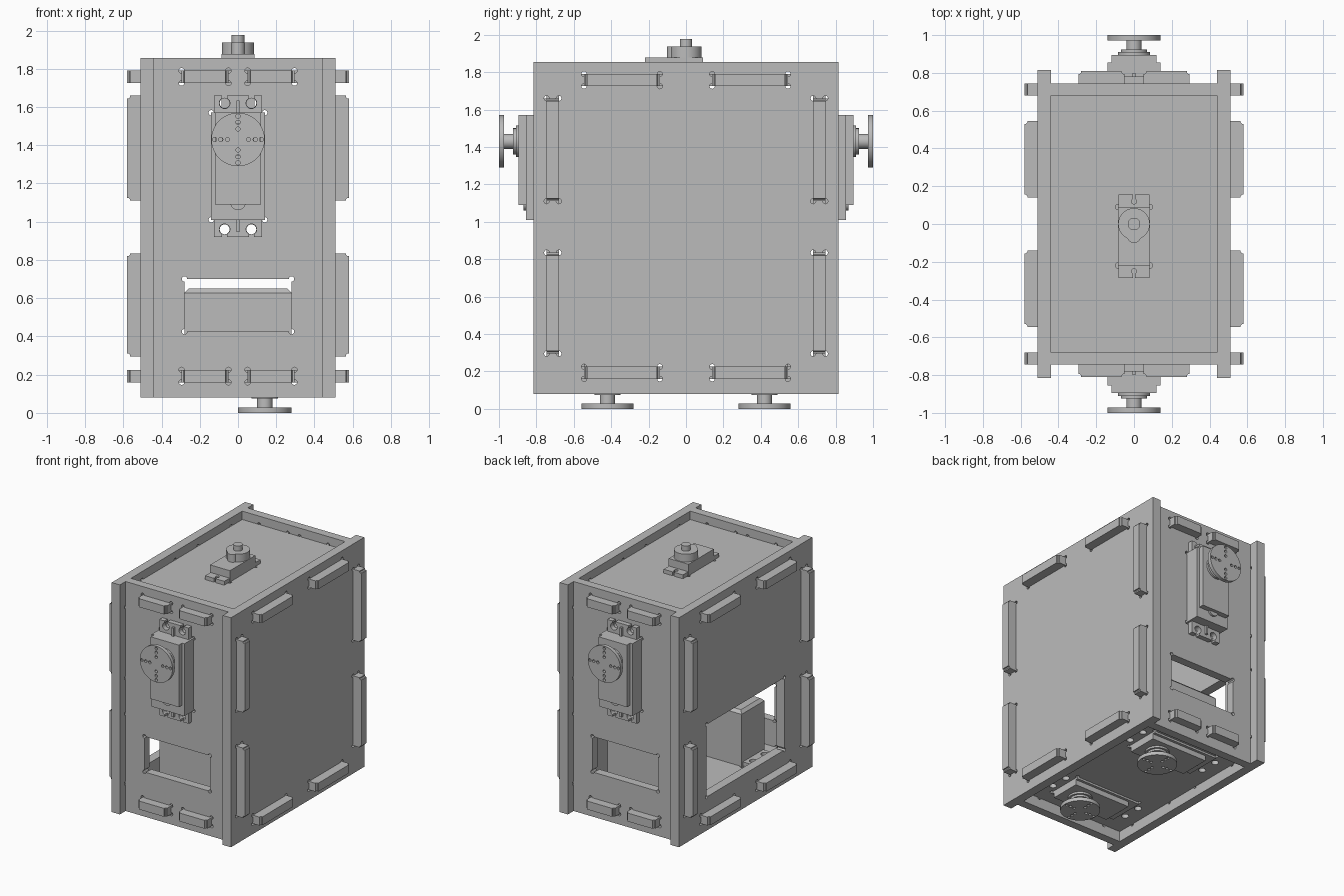
import bpy, bmesh, math
from mathutils import Matrix, Vector

cube = bpy.data.objects.get("Cube")
if cube:
    bpy.data.objects.remove(cube, do_unlink=True)

grey = bpy.data.materials.new("plain grey")
grey.use_nodes = True
COLOR = (0.5, 0.5, 0.5, 1)
grey.diffuse_color = COLOR
grey.node_tree.nodes["Principled BSDF"].inputs["Base Color"].default_value = COLOR

T = 0.065                      # sheet thickness
IN_X, OUT_X = 0.44, 0.51       # side sheets
IN_Y, OUT_Y = 0.68, 0.745      # front and back sheets
LOW, HIGH = 0.08, 1.855        # outer sheet height
FLOOR, ROOF = 0.16, 1.725      # undersides of floor and roof sheets


def box(bm, lo, hi):
    lo, hi = Vector(lo), Vector(hi)
    m = Matrix.Translation((lo + hi) / 2) @ Matrix.Diagonal((*(hi - lo), 1))
    return bmesh.ops.create_cube(bm, size=1, matrix=m)["verts"]


def cyl(bm, center, r, depth, axis=2, sides=32):
    rot = {0: Matrix.Rotation(math.pi / 2, 4, 'Y'),
           1: Matrix.Rotation(math.pi / 2, 4, 'X'), 2: Matrix()}[axis]
    bmesh.ops.create_cone(bm, cap_ends=True, segments=sides, radius1=r, radius2=r,
                          depth=depth, matrix=Matrix.Translation(center) @ rot)


def disc(bm, x, r, z0, z1, y=0, sides=32):
    cyl(bm, (x, y, (z0 + z1) / 2), r, z1 - z0, sides=sides)


def make(name, bm, matrix=None):
    mesh = bpy.data.meshes.new(name)
    bm.to_mesh(mesh)
    bm.free()
    mesh.materials.append(grey)
    ob = bpy.data.objects.new(name, mesh)
    bpy.context.collection.objects.link(ob)
    if matrix:
        ob.matrix_world = matrix
    return ob


def cut(ob, cutter_bm):
    """Subtract the cutter and bake the result."""
    cutter = make("cutter", cutter_bm, ob.matrix_world.copy())
    cutter.hide_render = True
    mod = ob.modifiers.new("cut", 'BOOLEAN')
    mod.operation, mod.solver, mod.object = 'DIFFERENCE', 'EXACT', cutter
    mod.use_self = True
    bpy.context.view_layer.update()
    dg = bpy.context.evaluated_depsgraph_get()
    mesh = bpy.data.meshes.new_from_object(ob.evaluated_get(dg))
    ob.modifiers.clear()
    ob.data = mesh
    bpy.data.objects.remove(cutter, do_unlink=True)


def at(axis, u, v, w):
    return [(w, u, v), (u, w, v), (u, v, w)][axis]


def slot(bm, axis, w, u0, u1, v0, v1, window=False):
    """Corner reliefs of a slot, plus the opening itself for a window."""
    for u in (u0, u1):
        for v in (v0, v1):
            cyl(bm, at(axis, u, v, w), 0.014, 0.2, axis, 12)
    if window:
        box(bm, at(axis, u0, v0, w - 0.1), at(axis, u1, v1, w + 0.1))


def add_tabs(ob, thin, spans):
    """Tabs with rounded outer corners; thin is the sheet's thickness axis."""
    bm = bmesh.new()
    bm.from_mesh(ob.data)
    for lo, hi, out_axis in spans:
        verts = box(bm, lo, hi)
        far = max(abs(v.co[out_axis]) for v in verts)
        edges = [e for e in {e for v in verts for e in v.link_edges}
                 if abs(e.verts[0].co[thin] - e.verts[1].co[thin]) > 0.01
                 and all(abs(abs(v.co[out_axis]) - far) < 0.001 for v in e.verts)]
        bmesh.ops.bevel(bm, geom=edges, offset=0.015, segments=3, affect='EDGES')
    bm.to_mesh(ob.data)
    bm.free()


def span(axis, a, b):
    return (min(a, b), max(a, b))


LONG = [(-0.545, -0.14), (0.14, 0.545)]      # roof and floor tabs into the sides
SHORT = [(-0.295, -0.05), (0.05, 0.295)]     # roof and floor tabs into front and back
TALL = [(0.295, 0.835), (1.11, 1.66)]        # front and back tabs into the sides

# Side sheets, one with a large window
for name, s in (("left_panel", 1), ("right_panel", -1)):
    bm, holes = bmesh.new(), bmesh.new()
    x0, x1 = sorted((s * IN_X, s * OUT_X))
    w = (x0 + x1) / 2
    box(bm, (x0, -0.815, LOW), (x1, 0.815, HIGH))
    for y0, y1 in LONG:
        for z in (FLOOR, ROOF):
            slot(holes, 0, w, y0, y1, z, z + T)
    for z0, z1 in TALL:
        slot(holes, 0, w, -OUT_Y, -IN_Y, z0, z1)
        slot(holes, 0, w, IN_Y, OUT_Y, z0, z1)
    if s < 0:
        slot(holes, 0, w, -0.475, 0.475, 0.34, 0.9, True)
    cut(make(name, bm), holes)

# Front and back sheets with a window, servo holes and side tabs
SERVO_Z = 1.29
for name, s in (("front_panel", -1), ("back_panel", 1)):
    bm, holes = bmesh.new(), bmesh.new()
    y0, y1 = sorted((s * IN_Y, s * OUT_Y))
    w = (y0 + y1) / 2
    box(bm, (-IN_X, y0, LOW), (IN_X, y1, HIGH))
    slot(holes, 1, w, -0.28, 0.28, 0.425, 0.7, True)
    slot(holes, 1, w, -0.14, 0.14, SERVO_Z - 0.28, SERVO_Z + 0.28)
    for x0, x1 in SHORT:
        for z in (FLOOR, ROOF):
            slot(holes, 1, w, x0, x1, z, z + T)
    for x in (-0.07, 0.07):
        for dz in (-0.33, 0.33):
            cyl(holes, (x, w, SERVO_Z + dz), 0.026, 0.2, 1, 16)
    ob = make(name, bm)
    cut(ob, holes)
    add_tabs(ob, 1, [((*span(0, q * IN_X, q * 0.58)[:1], y0, z0), (span(0, q * IN_X, q * 0.58)[1], y1, z1), 0)
                     for q in (-1, 1) for z0, z1 in TALL])

# Roof and floor sheets with tabs on all four edges
for name, z in (("roof_panel", ROOF), ("floor_panel", FLOOR)):
    bm, holes = bmesh.new(), bmesh.new()
    w = z + T / 2
    box(bm, (-IN_X, -IN_Y, z), (IN_X, IN_Y, z + T))
    if z == ROOF:
        slot(holes, 2, w, -0.085, 0.085, -0.22, 0.09)
    else:
        for y in (-0.42, 0.42):
            slot(holes, 2, w, -0.28, 0.28, y - 0.14, y + 0.14)
            for x in (-0.33, 0.33):
                for dy in (-0.07, 0.07):
                    cyl(holes, (x, y + dy, w), 0.026, 0.2, 2, 16)
    ob = make(name, bm)
    cut(ob, holes)
    tabs = []
    for q in (-1, 1):
        x0, x1 = span(0, q * IN_X, q * 0.58)
        y0, y1 = span(1, q * IN_Y, q * 0.81)
        tabs += [((x0, a, z), (x1, b, z + T), 0) for a, b in LONG]
        tabs += [((a, y0, z), (b, y1, z + T), 1) for a, b in SHORT]
    add_tabs(ob, 2, tabs)


def frame(x_axis, z_axis, loc):
    x, z = Vector(x_axis), Vector(z_axis)
    m = Matrix((x, z.cross(x), z)).transposed().to_4x4()
    return Matrix.Translation(loc) @ m


def servo(name, m):
    """Large servo; local z points out of the sheet, the shaft sits at +x."""
    bm = bmesh.new()
    verts = box(bm, (-0.28, -0.14, -0.395), (0.28, 0.14, 0.11))
    rear = [e for e in bm.edges if all(v.co.z < -0.3 for v in e.verts)]
    bmesh.ops.bevel(bm, geom=rear, offset=0.022, segments=1, affect='EDGES')
    box(bm, (-0.2, -0.12, 0.1), (0.28, 0.12, 0.15))
    disc(bm, -0.19, 0.04, 0.1, 0.125)
    disc(bm, 0.14, 0.085, 0.14, 0.165)
    disc(bm, 0.14, 0.07, 0.16, 0.18)
    disc(bm, 0.14, 0.04, 0.17, 0.235)
    for s in (-1, 1):
        x0, x1 = sorted((s * 0.27, s * 0.345))
        box(bm, (x0, -0.008, 0.03), (x1, 0.008, 0.055))
    make(name + "_case", bm, m)

    # Mounting ears with open screw slots
    bm, holes = bmesh.new(), bmesh.new()
    box(bm, (-0.37, -0.125, 0), (0.37, 0.125, 0.037))
    for s in (-1, 1):
        for y in (-0.07, 0.07):
            disc(holes, s * 0.33, 0.028, -0.1, 0.1, y, 20)
            x0, x1 = sorted((s * 0.33, s * 0.4))
            box(holes, (x0, y - 0.013, -0.09), (x1, y + 0.013, 0.09))
    cut(make(name + "_ears", bm, m), holes)

    # Round horn with a cross of small holes
    bm, holes = bmesh.new(), bmesh.new()
    disc(bm, 0.14, 0.14, 0.227, 0.255, sides=48)
    for k in range(4):
        for r in (0.055, 0.09, 0.122):
            a = k * math.pi / 2
            disc(holes, 0.14 + r * math.cos(a), 0.011, 0.2, 0.3, r * math.sin(a), 12)
    cut(make(name + "_horn", bm, m), holes)


servo("front_servo", frame((0, 0, 1), (0, -1, 0), (0, -OUT_Y, SERVO_Z)))
servo("back_servo", frame((0, 0, 1), (0, 1, 0), (0, OUT_Y, SERVO_Z)))
servo("floor_servo_front", frame((1, 0, 0), (0, 0, -1), (0, -0.42, 0.255)))
servo("floor_servo_back", frame((1, 0, 0), (0, 0, -1), (0, 0.42, 0.255)))

# Small servo on the roof
m = frame((0, 1, 0), (0, 0, 1), (0, -0.065, ROOF + T))
bm = bmesh.new()
box(bm, (-0.155, -0.085, -0.24), (0.155, 0.085, 0.088))
disc(bm, 0.065, 0.084, 0.08, 0.148)
disc(bm, 0, 0.036, 0.08, 0.148)
disc(bm, 0.065, 0.033, 0.14, 0.187)
make("roof_servo_case", bm, m)
bm, holes = bmesh.new(), bmesh.new()
box(bm, (-0.22, -0.082, 0), (0.22, 0.082, 0.03))
for s in (-1, 1):
    disc(holes, s * 0.185, 0.014, -0.1, 0.1, sides=16)
    x0, x1 = sorted((s * 0.185, s * 0.25))
    box(holes, (x0, -0.006, -0.09), (x1, 0.006, 0.09))
cut(make("roof_servo_ears", bm, m), holes)

# Smooth the round parts, keep the edges sharp
bpy.ops.object.select_all(action='DESELECT')
for ob in bpy.context.scene.objects:
    if ob.type == 'MESH':
        ob.select_set(True)
        bpy.context.view_layer.objects.active = ob
bpy.ops.object.shade_smooth_by_angle(angle=math.radians(30))
